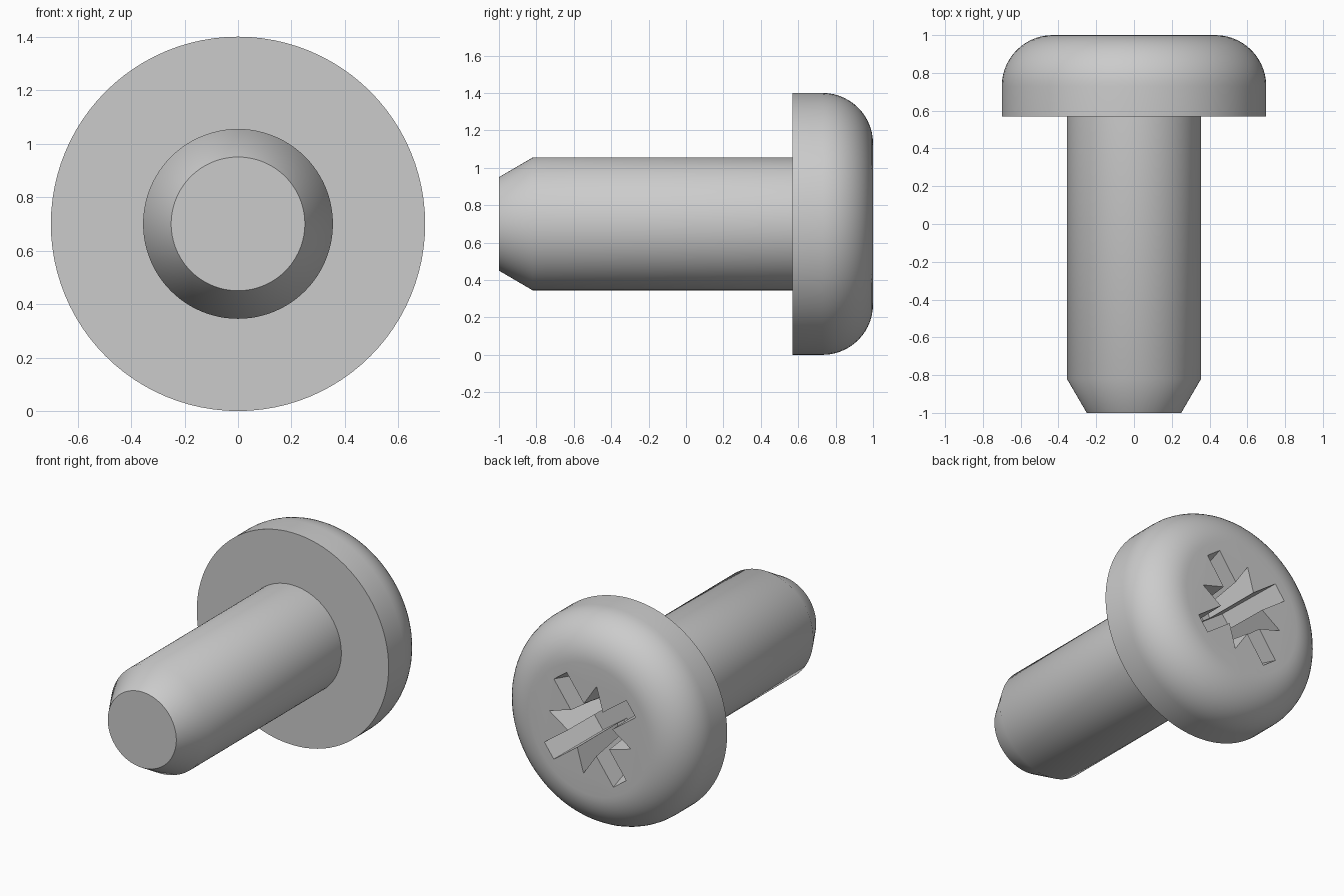
import bpy, bmesh, math
from mathutils import Vector

cube = bpy.data.objects.get("Cube")
if cube:
    bpy.data.objects.remove(cube, do_unlink=True)

AXIS_Z = 0.70      # height of the screw axis
SEGMENTS = 96
TURN = math.radians(54)   # rotation of the drive recess
DEPTH = 0.40

steel = bpy.data.materials.new("steel_grey")
steel.use_nodes = True
colour = (0.6, 0.6, 0.6, 1)
steel.diffuse_color = colour
steel.node_tree.nodes["Principled BSDF"].inputs["Base Color"].default_value = colour


def add_object(name, bm):
    bmesh.ops.recalc_face_normals(bm, faces=bm.faces)
    mesh = bpy.data.meshes.new(name)
    bm.to_mesh(mesh)
    bm.free()
    mesh.materials.append(steel)
    obj = bpy.data.objects.new(name, mesh)
    bpy.context.collection.objects.link(obj)
    return obj


def lathe(name, profile):
    """Spin (radius, y) points round the screw axis and cap both ends."""
    bm = bmesh.new()
    verts = [bm.verts.new((r, y, AXIS_Z)) for r, y in profile]
    edges = [bm.edges.new(pair) for pair in zip(verts, verts[1:])]
    bmesh.ops.spin(bm, geom=verts + edges, cent=(0, 0, AXIS_Z), axis=(0, 1, 0),
                   angle=math.tau, steps=SEGMENTS)
    bmesh.ops.remove_doubles(bm, verts=bm.verts, dist=1e-5)
    bmesh.ops.holes_fill(bm, edges=[e for e in bm.edges if e.is_boundary], sides=0)
    return add_object(name, bm)


def cutter(name, top, bottom, angle, depth):
    """Tapered prism sunk into the head, turned about the screw axis."""
    bm = bmesh.new()
    rings = []
    for outline, y in ((top, 1.01), (bottom, 1 - depth)):
        ring = []
        for u, v in outline:
            x = u * math.cos(angle) - v * math.sin(angle)
            z = u * math.sin(angle) + v * math.cos(angle)
            ring.append(bm.verts.new(Vector((x, y, z + AXIS_Z))))
        bm.faces.new(ring)
        rings.append(ring)
    for i in range(4):
        j = (i + 1) % 4
        bm.faces.new((rings[0][i], rings[0][j], rings[1][j], rings[1][i]))
    obj = add_object(name, bm)
    obj.hide_render = True
    return obj


def slot(length, width):
    return [(-length, -width), (length, -width), (length, width), (-length, width)]


def diamond(length, width):
    return [(-length, 0), (0, -width), (length, 0), (0, width)]


# Shaft with chamfered tip, and pan head with rounded rim
profile = [(0.25, -1), (0.355, -0.82), (0.355, 0.57), (0.70, 0.57)]
for i in range(15):
    a = math.pi / 2 * i / 14
    profile.append((0.43 + 0.27 * math.cos(a), 0.73 + 0.27 * math.sin(a)))
screw = lathe("screw_body", profile)

# Cross-shaped drive recess with four pointed notches between the arms
cutters = []
for k in range(2):
    angle = TURN + k * math.pi / 2
    cutters.append(cutter("cross_slot_cutter", slot(0.372, 0.058),
                          slot(0.27, 0.056), angle, DEPTH))
    cutters.append(cutter("notch_cutter", diamond(0.305, 0.142),
                          diamond(0.20, 0.11), angle + math.pi / 4, DEPTH - 0.03))

bpy.ops.object.select_all(action="DESELECT")
bpy.context.view_layer.objects.active = screw
screw.select_set(True)
for tool in cutters:
    cut = screw.modifiers.new("recess", "BOOLEAN")
    cut.operation = "DIFFERENCE"
    cut.solver = "EXACT"
    cut.object = tool
    bpy.ops.object.modifier_apply(modifier=cut.name)
    bpy.data.objects.remove(tool, do_unlink=True)

bpy.ops.object.shade_smooth_by_angle(angle=math.radians(35))
